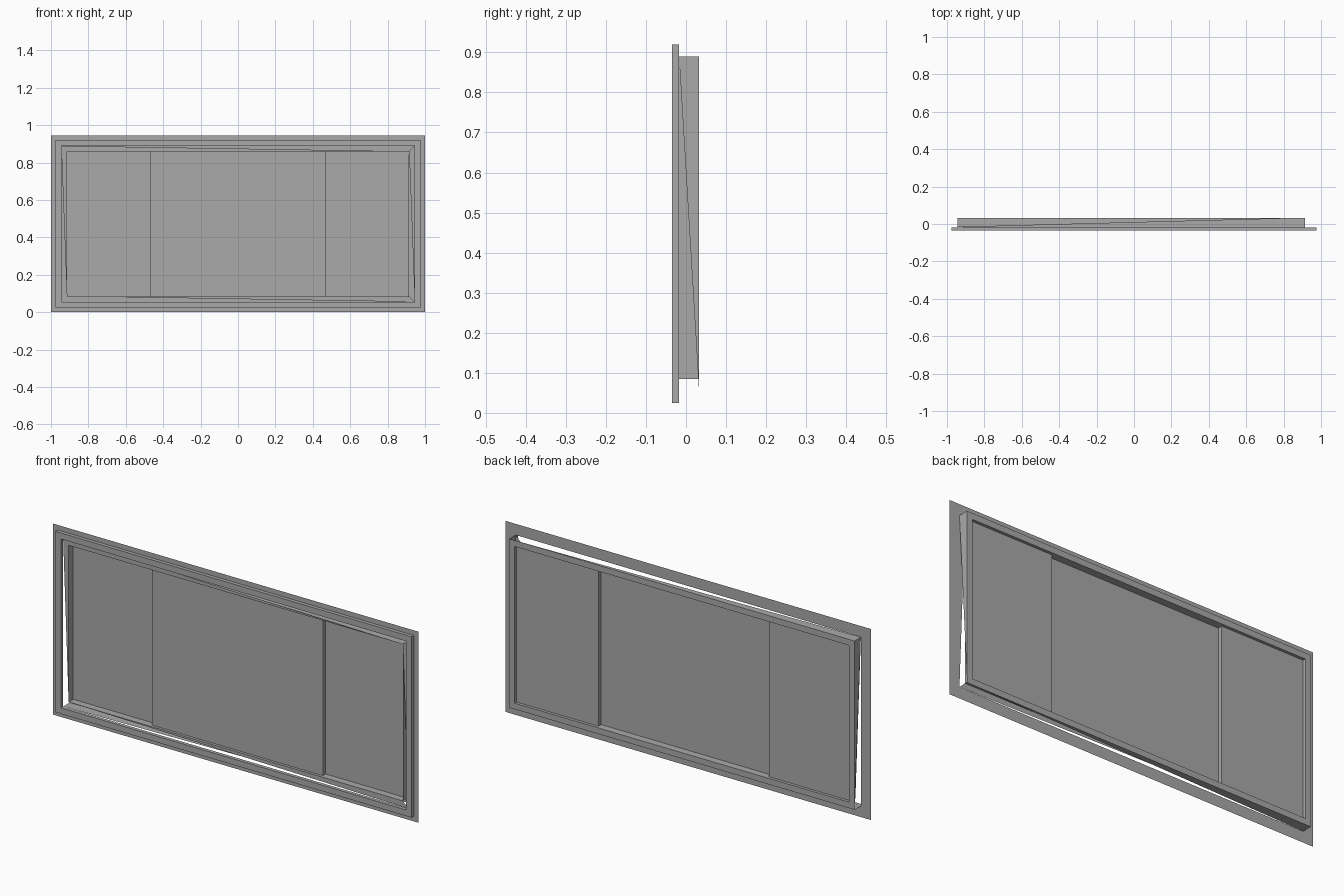
import bpy

cube = bpy.data.objects.get("Cube")
if cube:
    bpy.data.objects.remove(cube, do_unlink=True)

WIDTH, HEIGHT = 1.0, 0.945
FRONT, MID, BACK = -0.035, -0.0175, 0.0325
CENTRE_Y, SIDE_Y, SPLIT = -0.004, 0.018, 0.467

grey = bpy.data.materials.new("neutral_grey")
grey.use_nodes = True
colour = (0.4, 0.4, 0.4, 1)
grey.diffuse_color = colour
grey.node_tree.nodes["Principled BSDF"].inputs["Base Color"].default_value = colour


def loop(inset, y):
    """Rectangle corners: top left, top right, bottom right, bottom left."""
    x, low, high = WIDTH - inset, inset, HEIGHT - inset
    return [(-x, y, high), (x, y, high), (x, y, low), (-x, y, low)]


def band(a, b):
    """Four quads joining two rectangular loops."""
    return [(a[i], a[(i + 1) % 4], b[(i + 1) % 4], b[i]) for i in range(4)]


def build(name, faces):
    points = list(dict.fromkeys(p for f in faces for p in f))
    mesh = bpy.data.meshes.new(name)
    mesh.from_pydata(points, [], [[points.index(p) for p in f] for f in faces])
    mesh.materials.append(grey)
    obj = bpy.data.objects.new(name, mesh)
    bpy.context.collection.objects.link(obj)
    return obj


# Flat mounting flange around the opening
OUTER, INNER = 0.055, 0.085
opening = loop(OUTER, MID)
build("flange", band(loop(0, MID), opening))

# Raised trim on the front of the flange
rim_out, rim_in = loop(0.025, FRONT), loop(OUTER, FRONT)
build("front_trim", band(loop(0.025, MID), rim_out) + band(rim_out, rim_in)
      + band(rim_in, opening))

# Inner frame: deep inside walls and the ring around the back
inner_front, inner_back = loop(INNER, MID), loop(INNER, BACK)
outer_back = loop(OUTER, BACK)
build("inner_frame", band(inner_front, inner_back) + band(inner_back, outer_back))

# Half-open front ring, one triangle on each side
(o_tl, o_tr, o_br, o_bl), (i_tl, i_tr, i_br, i_bl) = opening, inner_front
build("front_ring", [(o_tl, i_tl, i_tr), (o_tl, i_bl, i_tl),
                     (o_br, o_tr, i_tr), (o_br, i_br, i_bl)])

# Half-open outer walls, one triangle on each side
b_tl, b_tr, b_br, b_bl = outer_back
build("outer_walls", [(o_tl, b_tl, b_tr), (o_bl, b_br, b_bl),
                      (o_tl, b_bl, b_tl), (o_tr, b_tr, b_br)])


# Three upright panels, the middle one set forward, with step walls between
def upright(start, end):
    (x0, y0), (x1, y1) = start, end
    low, high = INNER, HEIGHT - INNER
    return [(x0, y0, low), (x1, y1, low), (x1, y1, high), (x0, y0, high)]


edge = WIDTH - INNER
build("centre_panel", [upright((-SPLIT, CENTRE_Y), (SPLIT, CENTRE_Y))])
for side, sign in (("left", 1), ("right", -1)):
    build(side + "_panel", [upright((sign * SPLIT, SIDE_Y), (sign * edge, SIDE_Y)),
                            upright((sign * SPLIT, CENTRE_Y), (sign * SPLIT, SIDE_Y))])
